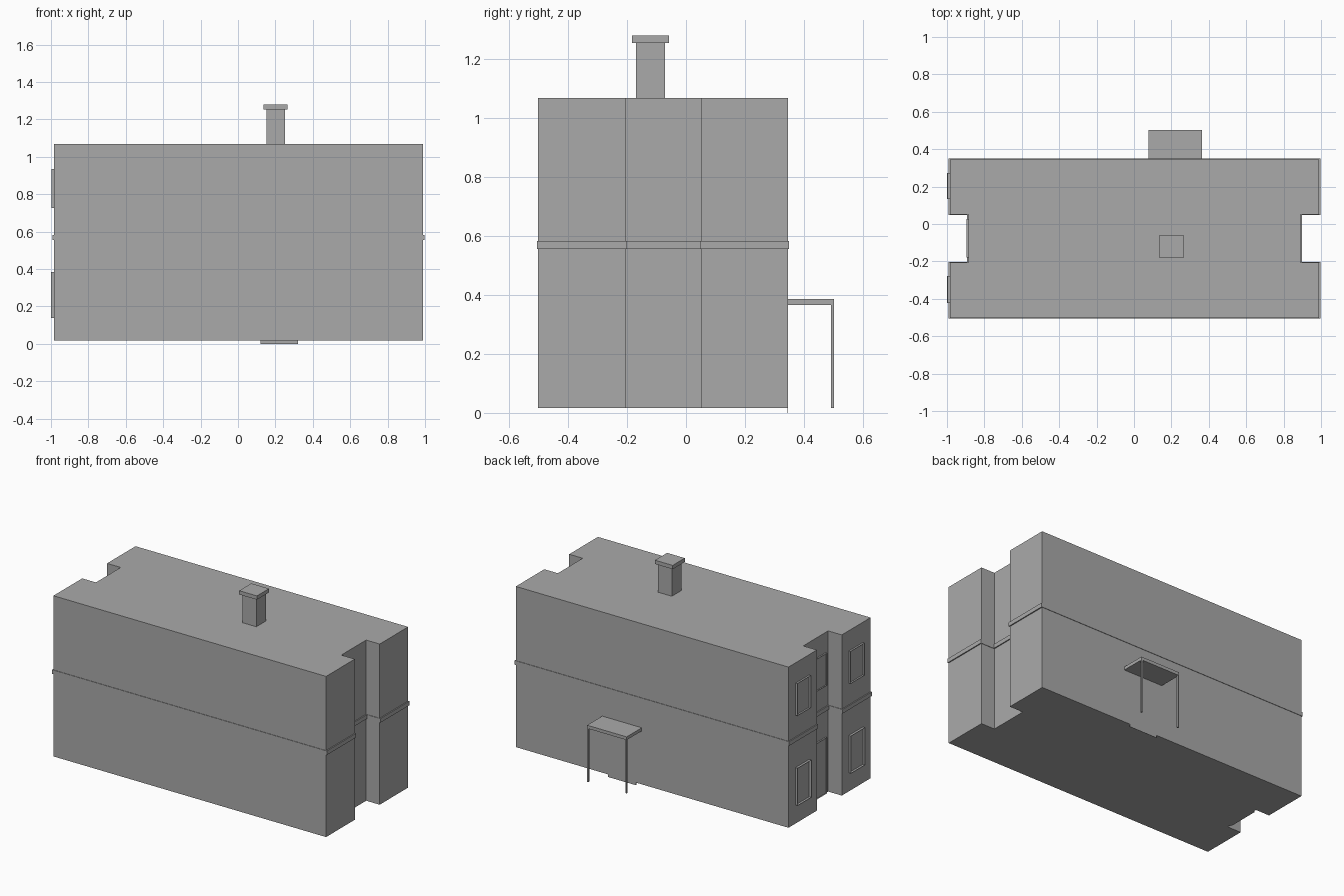
import bpy, bmesh

if "Cube" in bpy.data.objects:
    bpy.data.objects.remove(bpy.data.objects["Cube"])

grey = bpy.data.materials.new("plain_grey")
grey.diffuse_color = (0.4, 0.4, 0.4, 1)
grey.use_nodes = True
grey.node_tree.nodes["Principled BSDF"].inputs["Base Color"].default_value = grey.diffuse_color


def finish(name, bm):
    bmesh.ops.recalc_face_normals(bm, faces=bm.faces[:])
    mesh = bpy.data.meshes.new(name)
    bm.to_mesh(mesh)
    bm.free()
    mesh.materials.append(grey)
    obj = bpy.data.objects.new(name, mesh)
    bpy.context.collection.objects.link(obj)
    return obj


def prism(name, outline, z0, z1):
    """Extrude a plan outline from z0 up to z1."""
    bm = bmesh.new()
    face = bm.faces.new([bm.verts.new((x, y, z0)) for x, y in outline])
    up = bmesh.ops.extrude_face_region(bm, geom=[face])["geom"]
    for v in up:
        if isinstance(v, bmesh.types.BMVert):
            v.co.z = z1
    return finish(name, bm)


def box(name, x0, x1, y0, y1, z0, z1):
    return prism(name, [(x0, y0), (x1, y0), (x1, y1), (x0, y1)], z0, z1)


def plan(dx, dy, dn):
    """H-shaped house plan, grown by dx and dy, notches narrowed by dn."""
    l, r, f, b = -0.984 - dx, 0.989 + dx, -0.502 - dy, 0.346 + dy
    n0, n1 = -0.205 + dn, 0.052 - dn
    li, ri = -0.885 - dx, 0.891 + dx
    return [(l, f), (r, f), (r, n0), (ri, n0), (ri, n1), (r, n1),
            (r, b), (l, b), (l, n1), (li, n1), (li, n0), (l, n0)]


def frame(name, wall, y0, y1, z0, z1, depth=0.014, rim=0.02):
    """Raised rectangular surround on a wall facing -x."""
    bm = bmesh.new()
    face = bm.faces.new([bm.verts.new((wall, y, z)) for y, z in
                         ((y0, z0), (y0, z1), (y1, z1), (y1, z0))])
    bmesh.ops.inset_individual(bm, faces=[face], thickness=rim)
    ring = [f for f in bm.faces if f is not face]
    out = bmesh.ops.extrude_face_region(bm, geom=ring)["geom"]
    for v in out:
        if isinstance(v, bmesh.types.BMVert):
            v.co.x -= depth
    # pane sits just proud of the wall
    for v in face.verts:
        v.co.x -= 0.001
    return finish(name, bm)


# House body and the string course between the storeys
prism("house_body", plan(0, 0, 0), 0.017, 1.068)
prism("storey_band", plan(0.007, 0.003, 0.003), 0.556, 0.583)

# Chimney
box("chimney_stack", 0.152, 0.251, -0.169, -0.071, 1.06, 1.254)
box("chimney_cap", 0.137, 0.265, -0.183, -0.058, 1.254, 1.279)

# Windows on the left wings
for side, y0, y1 in (("back", 0.133, 0.274), ("front", -0.422, -0.277)):
    frame("lower_window_" + side, -0.984, y0, y1, 0.139, 0.383, 0.016)
    frame("upper_window_" + side, -0.984, y0, y1, 0.725, 0.935, 0.013)

# Window and door in the left recess
frame("recess_window", -0.885, -0.18, 0.026, 0.725, 0.935, 0.01)
frame("recess_door", -0.885, -0.18, 0.026, 0.017, 0.383, 0.01)

# Back porch: roof slab, two posts and the flush door
box("porch_roof", 0.078, 0.364, 0.346, 0.502, 0.366, 0.387)
for side, x in (("left", 0.078), ("right", 0.354)):
    box("porch_post_" + side, x, x + 0.01, 0.491, 0.502, 0.017, 0.37)
box("back_door", 0.119, 0.322, 0.344, 0.346, 0.0, 0.32)
